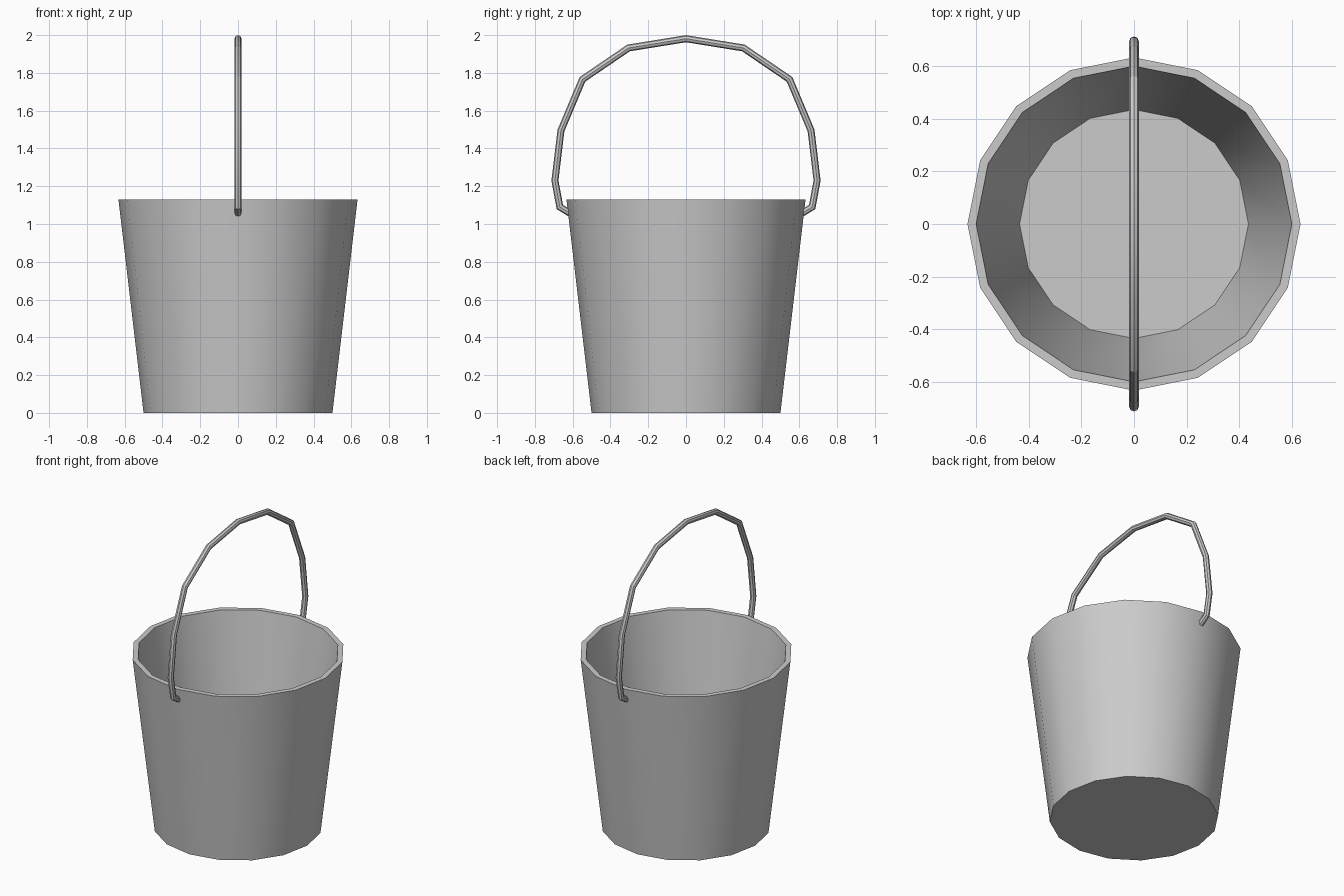
import bpy, bmesh, math
from mathutils import Vector

if "Cube" in bpy.data.objects:
    bpy.data.objects.remove(bpy.data.objects["Cube"])

# One plain metal colour
grey = bpy.data.materials.new("grey_metal")
grey.use_nodes = True
colour = (0.6, 0.6, 0.6, 1)
grey.diffuse_color = colour
grey.node_tree.nodes["Principled BSDF"].inputs["Base Color"].default_value = colour


def skin_rings(name, rings, sharp_angle):
    """Join rings of points with quads, cap both ends, and shade by angle."""
    bm = bmesh.new()
    loops = [[bm.verts.new(p) for p in ring] for ring in rings]
    n = len(loops[0])
    for a, b in zip(loops, loops[1:]):
        for i in range(n):
            j = (i + 1) % n
            bm.faces.new((a[i], a[j], b[j], b[i]))
    bm.faces.new(loops[0][::-1])
    bm.faces.new(loops[-1])
    bmesh.ops.recalc_face_normals(bm, faces=bm.faces)
    mesh = bpy.data.meshes.new(name)
    bm.to_mesh(mesh)
    bm.free()
    mesh.materials.append(grey)
    obj = bpy.data.objects.new(name, mesh)
    bpy.context.collection.objects.link(obj)
    bpy.ops.object.select_all(action="DESELECT")
    obj.select_set(True)
    bpy.context.view_layer.objects.active = obj
    bpy.ops.object.shade_smooth_by_angle(angle=math.radians(sharp_angle))
    return obj


def circle(radius, z, sides=16):
    steps = [2 * math.pi * i / sides for i in range(sides)]
    return [(radius * math.cos(t), radius * math.sin(t), z) for t in steps]


# Bucket: outer wall, rim, inner wall and floor as one tapered profile
profile = [(0.5, 0), (0.633, 1.13), (0.6, 1.13), (0.435, 0.05)]
skin_rings("bucket", [circle(r, z) for r, z in profile], 30)

# Handle: an octagonal rod along a mirrored arch with mitred bends
half = [(0.605, 1.052), (0.668, 1.09), (0.694, 1.23), (0.662, 1.495),
        (0.548, 1.766), (0.304, 1.932), (0, 1.981)]
path = [Vector((0, y, z)) for y, z in half]
path += [Vector((0, -y, z)) for y, z in half[-2::-1]]
rod = 0.0185
rings = []
for i, p in enumerate(path):
    before = (p - path[max(i - 1, 0)]).normalized()
    after = (path[min(i + 1, len(path) - 1)] - p).normalized()
    tangent = (before + after).normalized()
    across = Vector((1, 0, 0))
    out = tangent.cross(across)
    mitre = rod / tangent.dot(after if after.length else before)
    steps = [math.tau * k / 8 for k in range(8)]
    rings.append([p + across * rod * math.cos(t) + out * mitre * math.sin(t) for t in steps])
skin_rings("handle", rings, 30)
